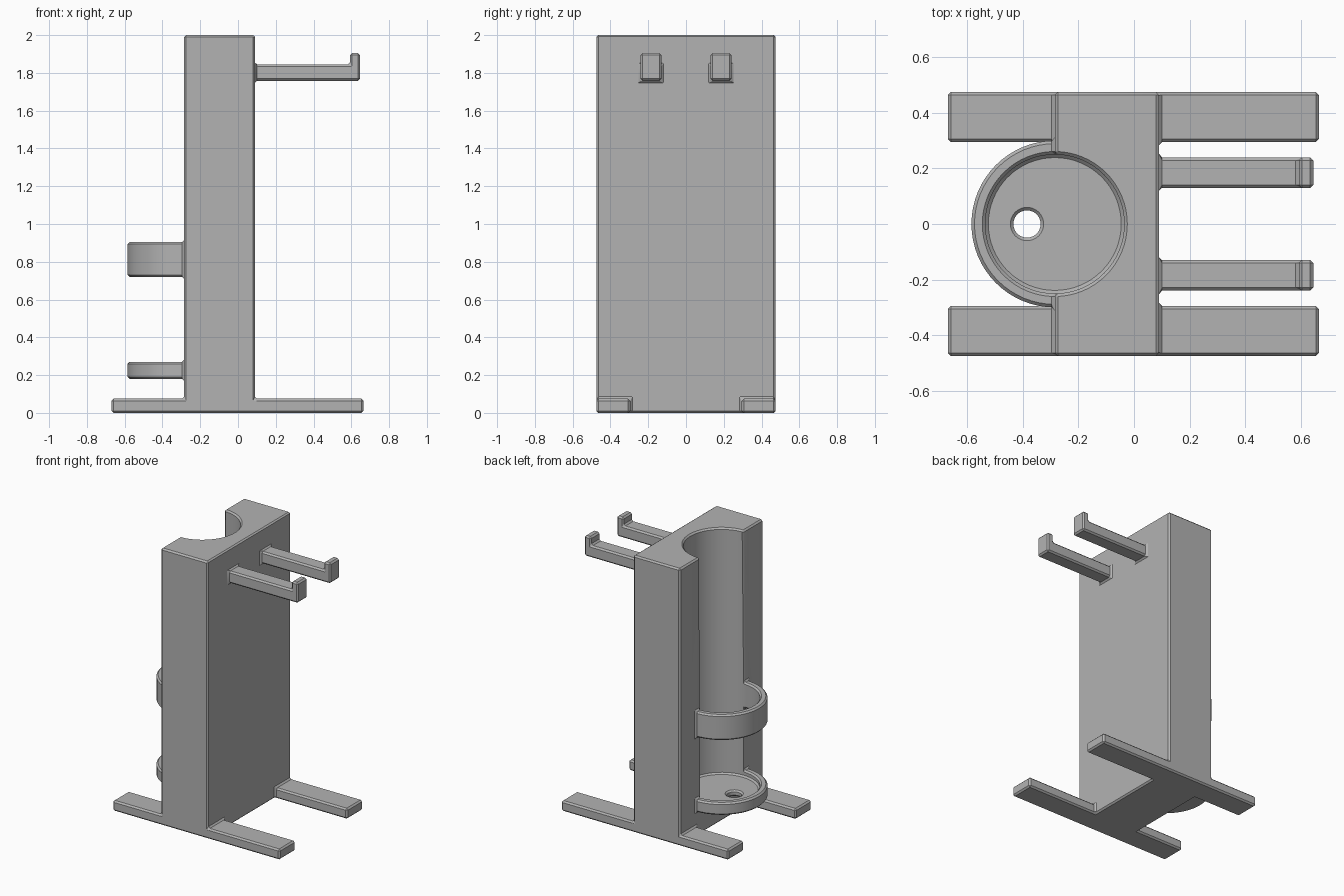
import bpy, bmesh
from math import radians
from mathutils import Matrix

cube = bpy.data.objects.get("Cube")
if cube:
    bpy.data.objects.remove(cube, do_unlink=True)

FACE_X = -0.285      # recessed face of the column, also the bore axis
BACK_X = 0.09
HALF_Y = 0.475
CHAMFER = 0.011

grey = bpy.data.materials.new("plain_grey")
grey.use_nodes = True
colour = (0.45, 0.45, 0.45, 1)
grey.diffuse_color = colour
grey.node_tree.nodes["Principled BSDF"].inputs["Base Color"].default_value = colour


def finish(name, bm):
    mesh = bpy.data.meshes.new(name)
    bm.to_mesh(mesh)
    bm.free()
    mesh.materials.append(grey)
    obj = bpy.data.objects.new(name, mesh)
    bpy.context.collection.objects.link(obj)
    return obj


def box(name, x0, x1, y0, y1, z0, z1):
    bm = bmesh.new()
    bmesh.ops.create_cube(bm, size=1)
    for v in bm.verts:
        v.co.x = x1 if v.co.x > 0 else x0
        v.co.y = y1 if v.co.y > 0 else y0
        v.co.z = z1 if v.co.z > 0 else z0
    return finish(name, bm)


def cylinder(name, x, radius, z0, z1, sides=64):
    bm = bmesh.new()
    bmesh.ops.create_cone(bm, cap_ends=True, segments=sides, radius1=radius,
                          radius2=radius, depth=z1 - z0,
                          matrix=Matrix.Translation((x, 0, (z0 + z1) / 2)))
    return finish(name, bm)


def bake(obj):
    """Replace the mesh by its modified result."""
    graph = bpy.context.evaluated_depsgraph_get()
    mesh = bpy.data.meshes.new_from_object(obj.evaluated_get(graph))
    obj.modifiers.clear()
    obj.data = mesh


def combine(obj, other, operation):
    mod = obj.modifiers.new(operation.lower(), 'BOOLEAN')
    mod.operation = operation
    mod.solver = 'EXACT'
    mod.object = other
    bake(obj)
    bpy.data.objects.remove(other, do_unlink=True)


# Upright column
stand = box("bottle_stand", FACE_X, BACK_X, -HALF_Y, HALF_Y, 0, 2)

# Feet and hooks, mirrored across the middle
for side in (-1, 1):
    def span(a, b):
        return sorted((side * a, side * b))
    combine(stand, box("foot", -0.67, 0.665, *span(0.295, HALF_Y), 0, 0.075), 'UNION')
    hook = box("hook_arm", 0.0, 0.645, *span(0.13, 0.24), 1.758, 1.845)
    combine(hook, box("hook_lip", 0.593, 0.645, *span(0.13, 0.24), 1.758, 1.905), 'UNION')
    combine(stand, hook, 'UNION')

# Holding ring and bottom tray
combine(stand, cylinder("holding_ring", FACE_X, 0.3, 0.72, 0.905), 'UNION')
combine(stand, cylinder("tray", FACE_X, 0.3, 0.18, 0.27), 'UNION')

# Bore for the bottle and drain hole
combine(stand, cylinder("bore_cutter", FACE_X, 0.25, 0.225, 2.2), 'DIFFERENCE')
combine(stand, cylinder("drain_cutter", -0.385, 0.049, 0.1, 0.4, 32), 'DIFFERENCE')

# Merge flat areas, then chamfer every edge
flat = stand.modifiers.new("merge_flat", 'DECIMATE')
flat.decimate_type = 'DISSOLVE'
flat.angle_limit = radians(1)
bevel = stand.modifiers.new("chamfer", 'BEVEL')
bevel.width = CHAMFER
bevel.segments = 1
bevel.limit_method = 'ANGLE'
bevel.angle_limit = radians(30)
bevel.use_clamp_overlap = False
bake(stand)

bpy.ops.object.select_all(action='DESELECT')
stand.select_set(True)
bpy.context.view_layer.objects.active = stand
bpy.ops.object.shade_smooth_by_angle(angle=radians(30))
